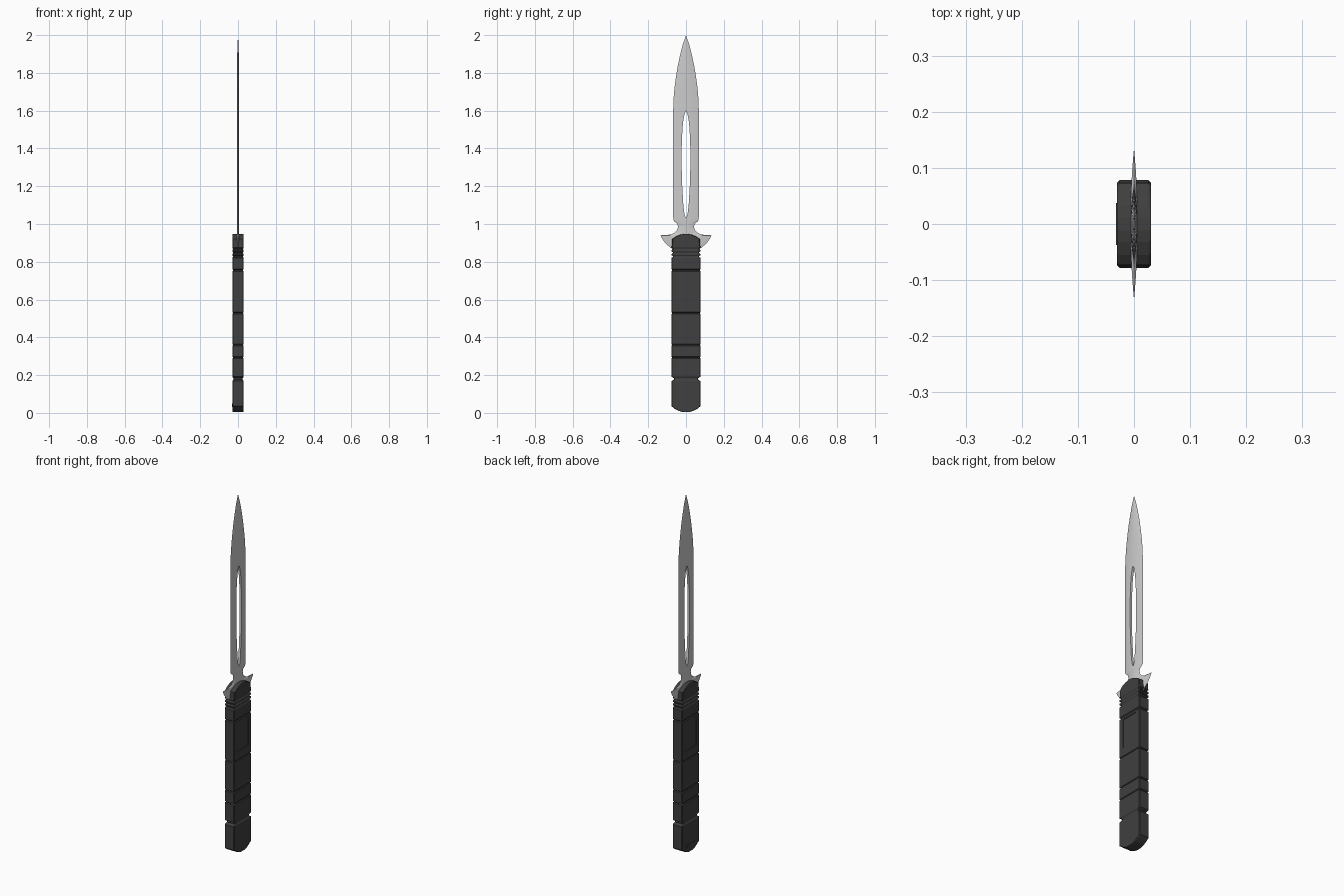
import bpy, bmesh

if "Cube" in bpy.data.objects:
    bpy.data.objects.remove(bpy.data.objects["Cube"])

dark = bpy.data.materials.new("dark_grip")
dark.diffuse_color = (0.05, 0.05, 0.05, 1)
dark.use_nodes = True
dark.node_tree.nodes["Principled BSDF"].inputs["Base Color"].default_value = dark.diffuse_color


def finish(bm, name, mat=None):
    bmesh.ops.remove_doubles(bm, verts=bm.verts, dist=1e-5)
    bmesh.ops.recalc_face_normals(bm, faces=bm.faces)
    me = bpy.data.meshes.new(name)
    bm.to_mesh(me)
    bm.free()
    ob = bpy.data.objects.new(name, me)
    bpy.context.collection.objects.link(ob)
    if mat:
        me.materials.append(mat)
    return ob


def box(name, center, size, mat=None):
    bm = bmesh.new()
    bmesh.ops.create_cube(bm, size=1)
    for v in bm.verts:
        v.co = [c + s * k for c, s, k in zip(center, size, v.co)]
    return finish(bm, name, mat)


def interp(points, z):
    for (z0, w0), (z1, w1) in zip(points, points[1:]):
        if z0 <= z <= z1:
            return w0 + (w1 - w0) * (z - z0) / (z1 - z0)
    return 0.0


# Handle: stacked chamfered rectangles, pinched at each groove
W, D, C = 0.078, 0.03, 0.004
rings = [(0.005, 0.02, D), (0.012, 0.042, D), (0.022, 0.06, D), (0.036, W, D)]
grooves = [(0.18, 0.012, 0.014, 0.005), (0.293, 0.005, 0.005, 0.004),
           (0.36, 0.005, 0.005, 0.004), (0.528, 0.005, 0.005, 0.004),
           (0.755, 0.006, 0.005, 0.004), (0.828, 0.007, 0.009, 0.003),
           (0.848, 0.007, 0.009, 0.003), (0.868, 0.007, 0.009, 0.003)]
for z, half, dy, dx in grooves:
    rings += [(z - half, W, D), (z - half * 0.3, W - dy, D - dx),
              (z + half * 0.3, W - dy, D - dx), (z + half, W, D)]
rings += [(0.885, 0.075, D), (0.92, 0.073, D), (0.933, 0.055, D),
          (0.943, 0.032, D), (0.947, 0.012, D)]
bm = bmesh.new()
loops = []
for z, w, d in rings:
    quad = [(d, w - C), (d - C, w), (C - d, w), (-d, w - C)]
    loops.append([bm.verts.new((x, y, z)) for x, y in quad + [(-x, -y) for x, y in quad]])
for a, b in zip(loops, loops[1:]):
    for i in range(8):
        j = (i + 1) % 8
        bm.faces.new((a[i], a[j], b[j], b[i]))
bm.faces.new(loops[0])
bm.faces.new(loops[-1])
handle = finish(bm, "handle", dark)

# Shallow recessed panels on both broad sides
for side, label in ((1, "right"), (-1, "left")):
    cut = box(f"{label}_panel_cutter", (side * D, 0, 0.66), (0.007, 0.1, 0.16))
    cut.hide_render = True
    cut.hide_viewport = True
    mod = handle.modifiers.new(f"{label}_panel", "BOOLEAN")
    mod.operation = "DIFFERENCE"
    mod.solver = "EXACT"
    mod.object = cut

# Small butt plate on the left side
box("butt_plate", (-0.03, -0.0, 0.04), (0.005, 0.074, 0.018), dark)

# Blade and guard: half profile with lens section and a central slot
outline = [(0.84, 0.05), (0.872, 0.078), (0.885, 0.094), (0.90, 0.110),
           (0.92, 0.125), (0.94, 0.135), (0.944, 0.08), (0.955, 0.058),
           (0.97, 0.046), (0.985, 0.042), (1.0, 0.046), (1.012, 0.06),
           (1.02, 0.067), (1.05, 0.068), (1.6, 0.068), (1.66, 0.066),
           (1.72, 0.061), (1.78, 0.053), (1.84, 0.043), (1.9, 0.03),
           (1.95, 0.017), (2.0, 0.0)]
slot = [(1.03, 0.0), (1.05, 0.008), (1.1, 0.014), (1.2, 0.02), (1.3, 0.023),
        (1.4, 0.023), (1.5, 0.019), (1.55, 0.014), (1.585, 0.007), (1.6, 0.0)]
levels = sorted({z for z, w in outline + slot})
N = 6
bm = bmesh.new()
for side in (1, -1):
    grid = {1: [], -1: []}
    for z in levels:
        w, s = interp(outline, z), interp(slot, z)
        thick = 0.0065 * min(1, w / 0.05 + 0.05)
        for face in (1, -1):
            row = []
            for i in range(N + 1):
                y = s + (w - s) * i / N
                x = thick * (1 - (y / w) ** 2) if w else 0.0
                row.append(bm.verts.new((face * x, side * y, z)))
            grid[face].append(row)
    for k in range(len(levels) - 1):
        for face in (1, -1):
            lo, hi = grid[face][k], grid[face][k + 1]
            for i in range(N):
                bm.faces.new((lo[i], lo[i + 1], hi[i + 1], hi[i]))
        # slot wall
        if interp(slot, levels[k]) or interp(slot, levels[k + 1]):
            f, b = grid[1], grid[-1]
            bm.faces.new((f[k][0], f[k + 1][0], b[k + 1][0], b[k][0]))
blade = finish(bm, "blade_and_guard")
bpy.context.view_layer.objects.active = blade
blade.select_set(True)
bpy.ops.object.shade_smooth_by_angle(angle=0.5)
